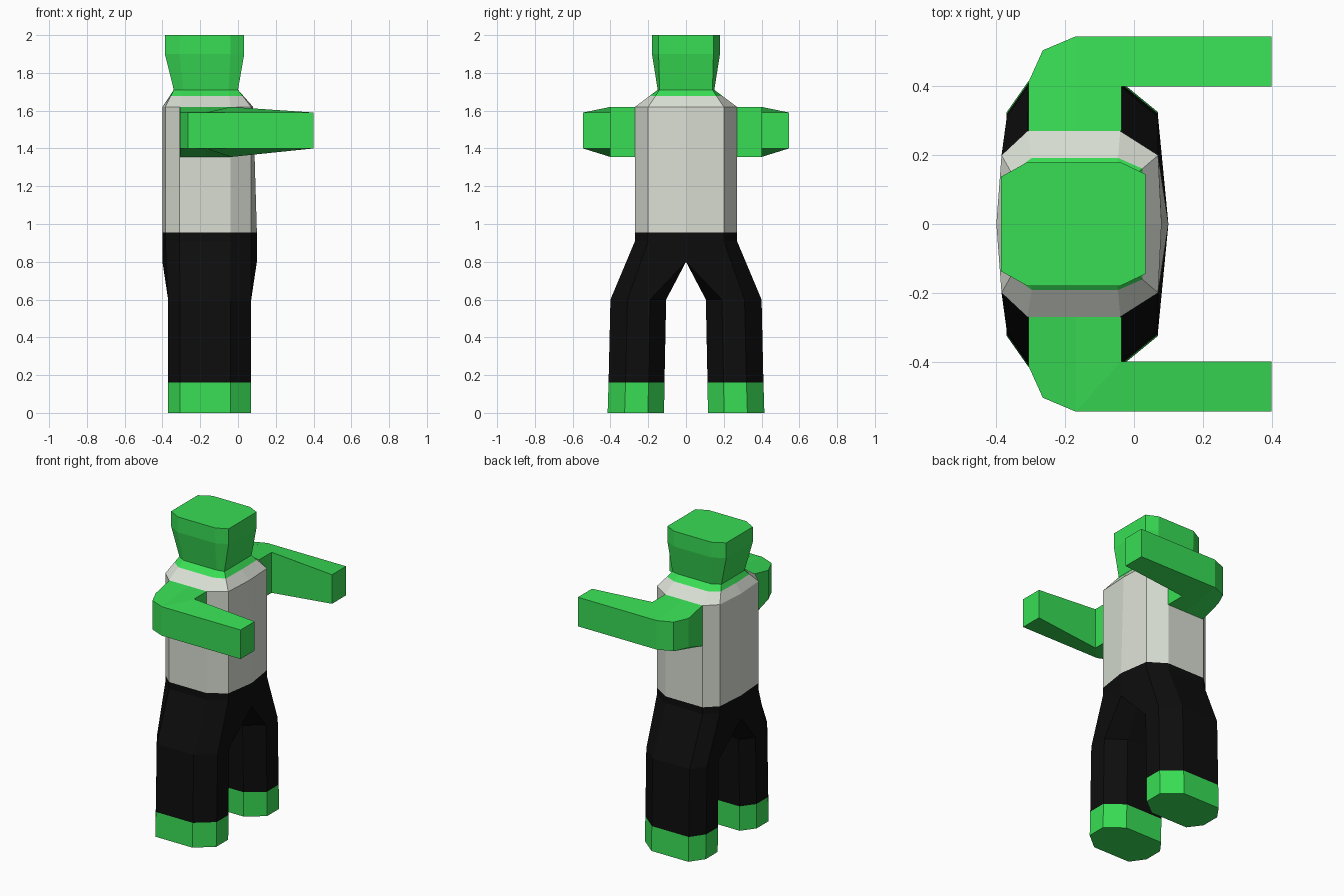
import bpy
import bmesh

cube = bpy.data.objects.get("Cube")
if cube:
    bpy.data.objects.remove(cube, do_unlink=True)


def material(name, rgb):
    m = bpy.data.materials.new(name)
    m.use_nodes = True
    m.diffuse_color = (*rgb, 1)
    bsdf = next(n for n in m.node_tree.nodes if n.type == "BSDF_PRINCIPLED")
    bsdf.inputs["Base Color"].default_value = (*rgb, 1)
    return m


GREEN = material("green_skin", (0.04, 0.72, 0.09))
WHITE = material("pale_shirt", (0.69, 0.73, 0.65))
BLACK = material("black_trousers", (0.004, 0.004, 0.004))


def build(name, verts, faces, mat):
    """Flat shaded mesh object with outward normals."""
    bm = bmesh.new()
    vs = [bm.verts.new(v) for v in verts]
    for f in faces:
        bm.faces.new([vs[i] for i in f])
    bmesh.ops.recalc_face_normals(bm, faces=bm.faces)
    mesh = bpy.data.meshes.new(name)
    bm.to_mesh(mesh)
    bm.free()
    mesh.materials.append(mat)
    obj = bpy.data.objects.new(name, mesh)
    bpy.context.collection.objects.link(obj)
    return obj


def loft(name, rings, mat, bottom=False, top=False):
    """Join successive rings of equal length with quads."""
    n = len(rings[0])
    faces = []
    for r in range(len(rings) - 1):
        a, b = r * n, (r + 1) * n
        faces += [(a + i, a + (i + 1) % n, b + (i + 1) % n, b + i) for i in range(n)]
    if bottom:
        faces.append(range(n))
    if top:
        faces.append(range(len(rings) * n - n, len(rings) * n))
    return build(name, [p for ring in rings for p in ring], faces, mat)


def ring(half, z):
    """Full cross-section from its +y half, chest to back."""
    pts = half + [(x, -y) for x, y in reversed(half[1:-1])]
    return [(x, y, z) for x, y in pts]


def blend(a, b, t):
    return [tuple(p + (q - p) * t for p, q in zip(u, v)) for u, v in zip(a, b)]


# Body cross-sections
waist = [(0.1, 0), (0.07, 0.2), (-0.04, 0.27), (-0.31, 0.27), (-0.385, 0.2), (-0.4, 0)]
chest = [(0.08, 0)] + waist[1:]
neck = [(0, 0), (0, 0.14), (-0.05, 0.15), (-0.29, 0.15), (-0.34, 0.12), (-0.34, 0)]
skull = [(0.033, 0), (0.033, 0.145), (-0.04, 0.18), (-0.31, 0.18), (-0.387, 0.137), (-0.387, 0)]

waist_ring = ring(waist, 0.955)
chest_ring = ring(chest, 1.62)
neck_ring = ring(neck, 1.71)
collar_ring = blend(chest_ring, neck_ring, 0.65)

loft("shirt", [waist_ring, chest_ring, collar_ring], WHITE)
loft("head", [collar_ring, neck_ring, ring(skull, 1.9), ring(skull, 2)], GREEN, top=True)

# Pelvis, rising to a crotch line in the middle
hip_ring = [(x, y, 0.91 if y else 0.8) for x, y, z in waist_ring]
loft("trouser_hips", [waist_ring, hip_ring], BLACK)


def leg_ring(side, inner, outer, z):
    """Octagon with broad inner and outer sides."""
    a, b = inner + 0.085, outer - 0.09
    pts = [(0.07, a), (0.07, b), (-0.04, outer), (-0.307, outer),
           (-0.37, b), (-0.37, a), (-0.307, inner), (-0.04, inner)]
    return [(x, side * y, z) for x, y in pts]


# Arm plan: shoulder, outer elbow, hand, inner elbow, shoulder
arm_plan = [(-0.307, 0.27), (-0.307, 0.412), (-0.265, 0.505), (-0.17, 0.545), (0.4, 0.545),
            (0.4, 0.4), (-0.037, 0.4), (-0.037, 0.27), (-0.17, 0.27)]
arm_panels = [(8, 0, 1, 2, 3), (3, 4, 5, 6), (3, 6, 7, 8)]

for side, word in ((1, "back"), (-1, "front")):
    # Legs and feet
    hip = [(x, side * y, z) for x, y, z in hip_ring[:6]]
    hip += [(-0.307, 0, 0.8), (-0.04, 0, 0.8)]
    knee = leg_ring(side, 0.105, 0.4, 0.6)
    ankle = leg_ring(side, 0.114, 0.41, 0.16)
    sole = leg_ring(side, 0.116, 0.415, 0)
    loft(word + "_trouser_leg", [hip, knee, ankle], BLACK)
    loft(word + "_foot", [ankle, sole], GREEN, top=True)

    # Bent arm, thick at the shoulder and thinner from the elbow on
    n = len(arm_plan)
    slim = range(1, 6)
    low = [(x, side * y, 1.4 if i in slim else 1.355) for i, (x, y) in enumerate(arm_plan)]
    high = [(x, side * y, 1.59 if i in slim else 1.62) for i, (x, y) in enumerate(arm_plan)]
    faces = [(i, (i + 1) % n, (i + 1) % n + n, i + n) for i in range(n)]
    faces += arm_panels + [tuple(i + n for i in f) for f in arm_panels]
    build(word + "_arm", low + high, faces, GREEN)
